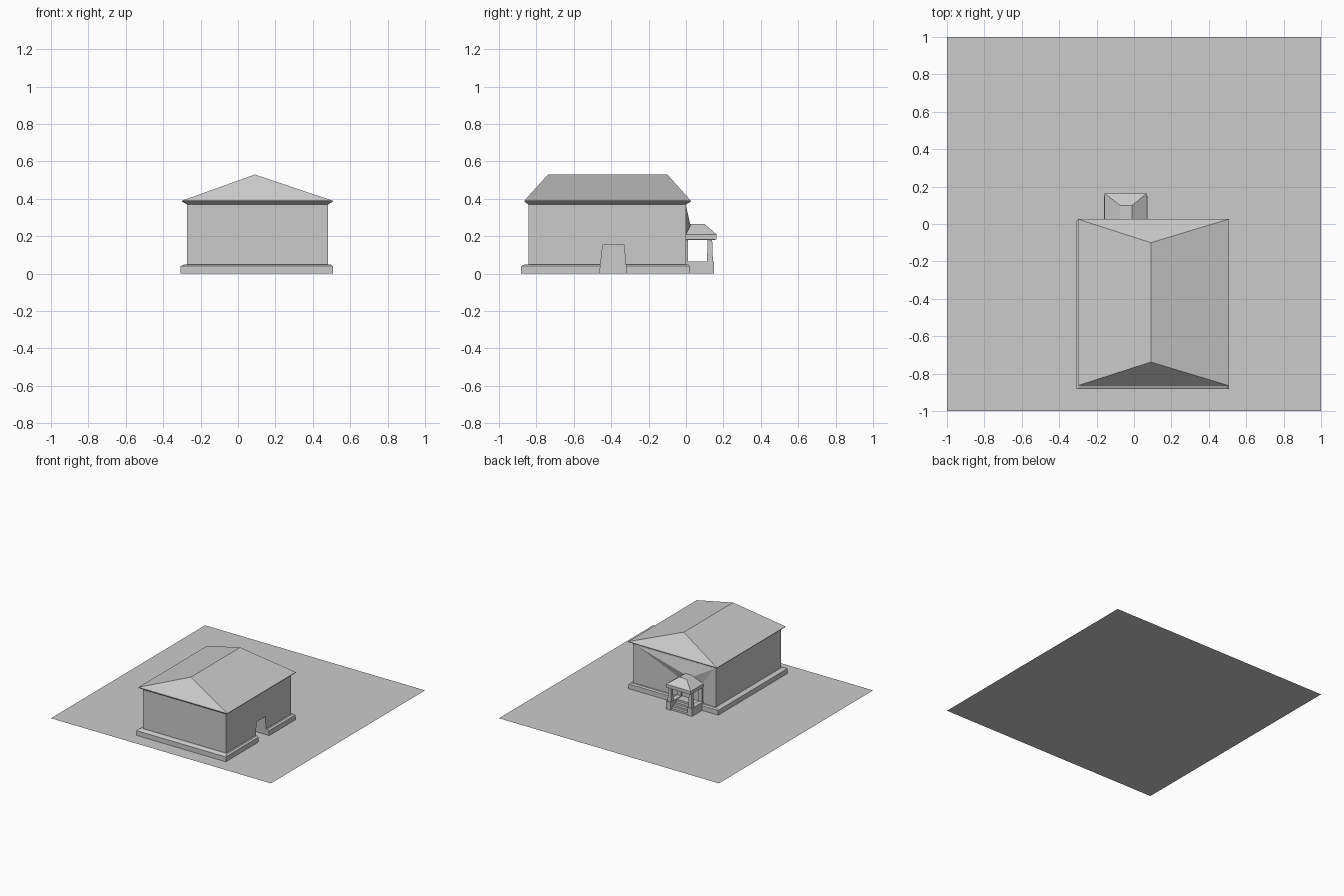
import bpy, bmesh

if "Cube" in bpy.data.objects:
    bpy.data.objects.remove(bpy.data.objects["Cube"])


def to_object(name, bm):
    bmesh.ops.remove_doubles(bm, verts=bm.verts, dist=1e-5)
    bmesh.ops.recalc_face_normals(bm, faces=bm.faces)
    mesh = bpy.data.meshes.new(name)
    bm.to_mesh(mesh)
    bm.free()
    obj = bpy.data.objects.new(name, mesh)
    bpy.context.collection.objects.link(obj)
    return obj


def loft(name, rings):
    """Stack rectangles (x0, x1, y0, y1, z); a rectangle may collapse to a ridge."""
    bm = bmesh.new()
    loops = []
    for x0, x1, y0, y1, z in rings:
        loops.append([bm.verts.new((x, y, z)) for x, y in
                      ((x0, y0), (x1, y0), (x1, y1), (x0, y1))])
    for a, b in zip(loops, loops[1:]):
        for i in range(4):
            j = (i + 1) % 4
            bm.faces.new((a[i], a[j], b[j], b[i]))
    bm.faces.new(loops[0][::-1])
    if rings[-1][0] != rings[-1][1]:
        bm.faces.new(loops[-1])
    bmesh.ops.dissolve_degenerate(bm, dist=1e-5, edges=bm.edges)
    return to_object(name, bm)


def box(name, x0, x1, y0, y1, z0, z1):
    return loft(name, [(x0, x1, y0, y1, z0), (x0, x1, y0, y1, z1)])


def hull(name, points):
    bm = bmesh.new()
    for p in points:
        bm.verts.new(p)
    bmesh.ops.convex_hull(bm, input=bm.verts)
    return to_object(name, bm)


# Ground sheet
bm = bmesh.new()
bmesh.ops.create_grid(bm, x_segments=1, y_segments=1, size=1)
to_object("ground", bm)

# House: plinth, walls, flared eaves and hipped roof in one stack
house = loft("house", [
    (-0.307, 0.507, -0.882, 0.02, 0),
    (-0.307, 0.507, -0.882, 0.02, 0.04),
    (-0.285, 0.493, -0.86, 0.012, 0.05),
    (-0.272, 0.481, -0.842, 0.0, 0.05),
    (-0.272, 0.481, -0.842, 0.0, 0.37),
    (-0.30, 0.507, -0.864, 0.026, 0.385),
    (-0.30, 0.507, -0.864, 0.026, 0.39),
    (0.09, 0.09, -0.738, -0.10, 0.53),
])

# Side entrance recess
cutter = loft("recess_cutter", [
    (0.26, 0.6, -0.464, -0.316, -0.02),
    (0.26, 0.6, -0.445, -0.332, 0.155),
])
cutter.hide_render = True
cutter.hide_viewport = True
cut = house.modifiers.new("recess", "BOOLEAN")
cut.operation = "DIFFERENCE"
cut.solver = "EXACT"
cut.object = cutter

# Sloping wall facets that run down to the porch roof
hull("rear_wall_facets", [
    (-0.272, -0.002, 0.37), (0.481, -0.002, 0.37),
    (-0.15, -0.002, 0.20), (0.065, -0.002, 0.20),
    (-0.075, 0.025, 0.255), (-0.01, 0.025, 0.255),
])

# Porch roof with lip and flat top
loft("porch_roof", [
    (-0.145, 0.055, 0.0, 0.15, 0.18),
    (-0.157, 0.068, 0.0, 0.163, 0.183),
    (-0.157, 0.068, 0.0, 0.163, 0.21),
    (-0.075, -0.01, 0.0, 0.10, 0.265),
])

# Porch sides: cheek wall, tapered column and wall pilaster, mirrored
MID = -0.043
for label, s in (("left", -1), ("right", 1)):
    def span(a, b):
        return sorted((MID + s * a, MID + s * b))
    box(label + "_cheek_wall", *span(0.076, 0.117), 0.0, 0.151, 0, 0.065)
    loft(label + "_column", [
        (*span(0.078, 0.11), 0.112, 0.144, 0.065),
        (*span(0.082, 0.106), 0.116, 0.14, 0.18),
    ])
    box(label + "_pilaster", *span(0.078, 0.11), -0.001, 0.012, 0.065, 0.18)

# Porch landing and steps
for i, (y, z) in enumerate(((0.07, 0.06), (0.095, 0.045), (0.12, 0.03), (0.145, 0.015))):
    box("porch_step_%d" % i, MID - 0.077, MID + 0.077, 0.0, y, 0, z)
